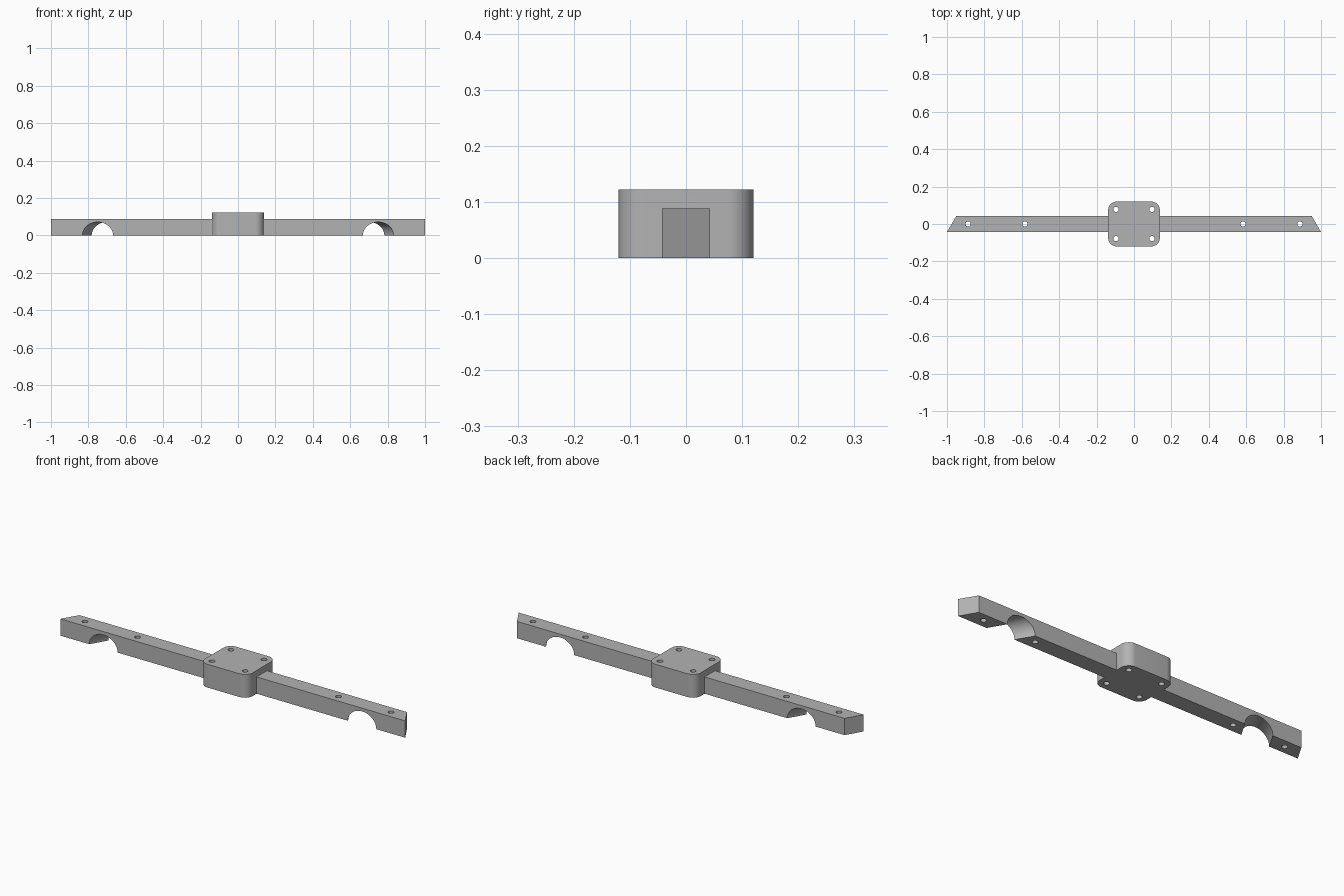
import bpy, bmesh, math
from mathutils import Matrix

if "Cube" in bpy.data.objects:
    bpy.data.objects.remove(bpy.data.objects["Cube"])

grey = bpy.data.materials.new("mid grey")
grey.diffuse_color = (0.45, 0.45, 0.45, 1)
grey.use_nodes = True
grey.node_tree.nodes["Principled BSDF"].inputs["Base Color"].default_value = grey.diffuse_color


def prism(name, outline, height):
    """Extrude an xy outline upward from z = 0."""
    bm = bmesh.new()
    face = bm.faces.new([bm.verts.new((x, y, 0)) for x, y in outline])
    top = bmesh.ops.extrude_face_region(bm, geom=[face])["geom"]
    bmesh.ops.translate(bm, vec=(0, 0, height),
                        verts=[v for v in top if isinstance(v, bmesh.types.BMVert)])
    bmesh.ops.recalc_face_normals(bm, faces=bm.faces)
    return finish(name, bm)


def cylinder(name, radius, length, sides, matrix):
    bm = bmesh.new()
    bmesh.ops.create_cone(bm, cap_ends=True, segments=sides, radius1=radius,
                          radius2=radius, depth=length, matrix=matrix)
    return finish(name, bm)


def finish(name, bm):
    mesh = bpy.data.meshes.new(name)
    bm.to_mesh(mesh)
    bm.free()
    mesh.materials.append(grey)
    obj = bpy.data.objects.new(name, mesh)
    bpy.context.collection.objects.link(obj)
    return obj


def combine(target, other, operation):
    """Apply a boolean and discard the helper."""
    bpy.context.view_layer.objects.active = target
    mod = target.modifiers.new("bool", "BOOLEAN")
    mod.operation, mod.object, mod.solver = operation, other, "EXACT"
    bpy.ops.object.modifier_apply(modifier=mod.name)
    bpy.data.objects.remove(other)


# Long bar with slanted ends
W, SLANT = 0.043, 0.05
bracket = prism("mounting_bracket",
                [(-1, -W), (1, -W), (1 - SLANT, W), (SLANT - 1, W)], 0.088)

# Central block with rounded vertical corners
HX, HY, R = 0.138, 0.12, 0.045
corners = [(1, 1), (-1, 1), (-1, -1), (1, -1)]
outline = []
for i, (sx, sy) in enumerate(corners):
    for k in range(13):
        a = math.pi / 2 * (i + k / 12)
        outline.append((sx * (HX - R) + R * math.cos(a),
                        sy * (HY - R) + R * math.sin(a)))
combine(bracket, prism("centre_block", outline, 0.122), "UNION")

# Half-round tube notches, parallel to the slanted ends
for s in (-1, 1):
    turn = Matrix.Rotation(s * math.atan2(SLANT, 2 * W), 4, "Z")
    matrix = Matrix.Translation((s * 0.725, 0, 0)) @ turn @ Matrix.Rotation(math.pi / 2, 4, "X")
    combine(bracket, cylinder("notch_cutter", 0.071, 0.4, 64, matrix), "DIFFERENCE")

# Screw holes through the bar and the block
holes = [(s * x, 0) for s in (-1, 1) for x in (0.583, 0.887)]
holes += [(sx * 0.096, sy * 0.078) for sx, sy in corners]
for x, y in holes:
    combine(bracket, cylinder("hole_cutter", 0.014, 0.5, 24,
                              Matrix.Translation((x, y, 0))), "DIFFERENCE")

# Smooth the curved walls, keep the edges crisp
bpy.ops.object.select_all(action="DESELECT")
bracket.select_set(True)
bpy.context.view_layer.objects.active = bracket
bpy.ops.object.shade_smooth_by_angle(angle=math.radians(30))
